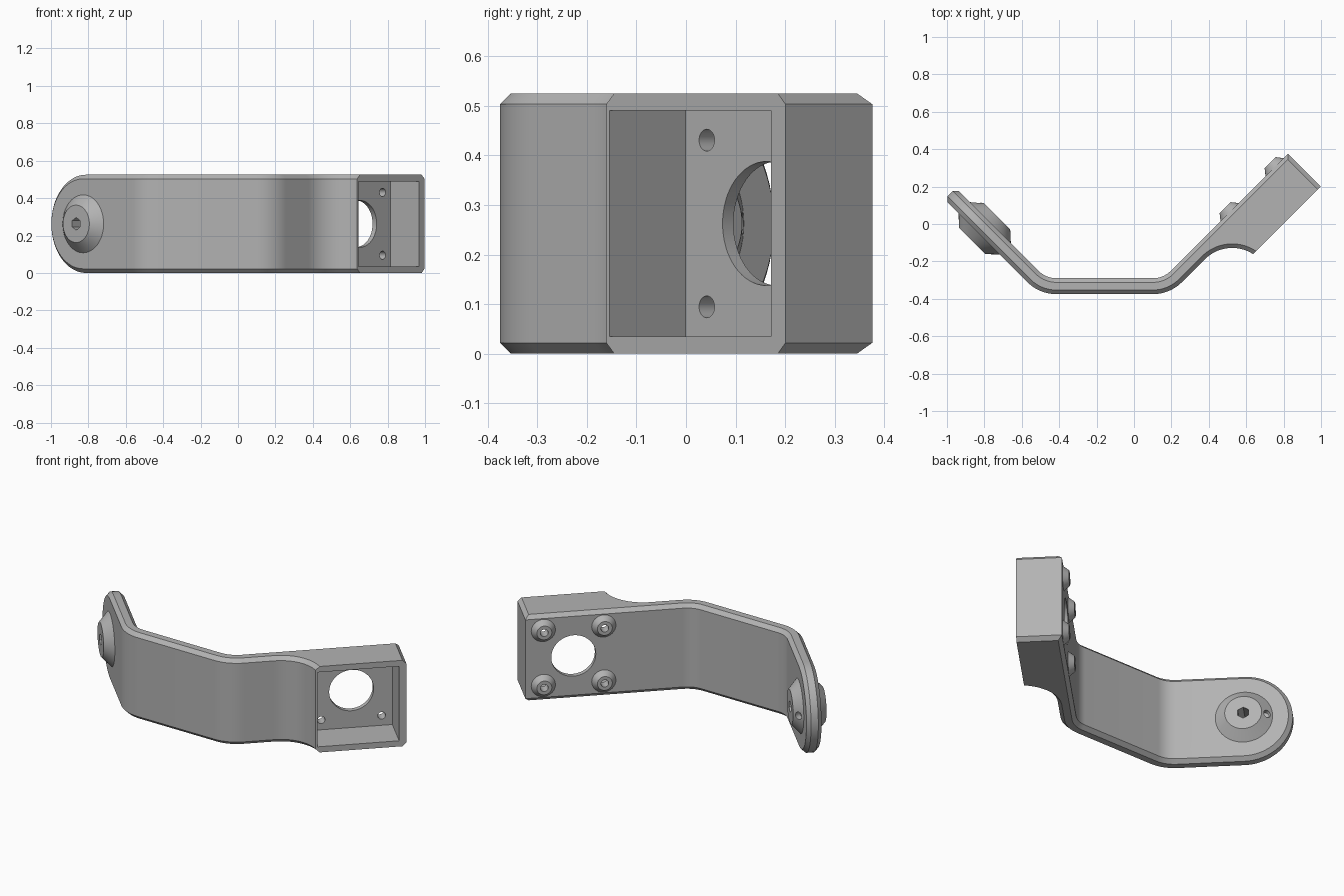
import bpy, bmesh, math
from mathutils import Matrix, Vector

if "Cube" in bpy.data.objects:
    bpy.data.objects.remove(bpy.data.objects["Cube"])

R2 = math.sqrt(2)
H, CH, T = 0.525, 0.022, 0.085          # band height, chamfer, thickness
MID = H / 2

grey = bpy.data.materials.new("grey")
grey.diffuse_color = (0.45, 0.45, 0.45, 1)
grey.use_nodes = True
grey.node_tree.nodes["Principled BSDF"].inputs["Base Color"].default_value = grey.diffuse_color


def finish(bm, name):
    bmesh.ops.recalc_face_normals(bm, faces=bm.faces)
    me = bpy.data.meshes.new(name)
    bm.to_mesh(me)
    bm.free()
    ob = bpy.data.objects.new(name, me)
    me.materials.append(grey)
    bpy.context.collection.objects.link(ob)
    return ob


def frame(origin, normal, along):
    """Matrix with local z on normal and local x on along."""
    z, x = Vector(normal).normalized(), Vector(along).normalized()
    y = z.cross(x)
    return Matrix.Translation(origin) @ Matrix((x, y, z)).transposed().to_4x4()


def cone(name, m, r1, r2, z0, z1, x=0, y=0, sides=48):
    bm = bmesh.new()
    m = m @ Matrix.Translation((x, y, (z0 + z1) / 2))
    bmesh.ops.create_cone(bm, cap_ends=True, segments=sides, radius1=r1,
                          radius2=r2, depth=z1 - z0, matrix=m)
    return finish(bm, name)


def cut(ob, cutters):
    bpy.context.view_layer.objects.active = ob
    for c in cutters:
        mod = ob.modifiers.new("cut", 'BOOLEAN')
        mod.operation, mod.solver, mod.object = 'DIFFERENCE', 'EXACT', c
        bpy.ops.object.modifier_apply(modifier=mod.name)


def fillet(p, d_in, d_out, r, n=12):
    """Arc points rounding corner p between two travel directions."""
    p, a, b = Vector(p), Vector(d_in).normalized(), Vector(d_out).normalized()
    ang = a.angle_signed(b)
    t = r * math.tan(abs(ang) / 2)
    start = p - a * t
    side = 1 if a.x * b.y - a.y * b.x > 0 else -1
    c = start + Vector((-a.y, a.x)) * r * side
    out = []
    for i in range(n + 1):
        out.append(c + Matrix.Rotation(side * abs(ang) * i / n, 2) @ (start - c))
    return out


# ---- bracket outline seen from above, counter-clockwise ----
OL, IL, IR, OR, FRONT = -0.881, -0.761, -0.447, -0.567, -0.797
END, TIP = 1.198, 0.775
Y0, Y1 = -0.375, -0.29
start_out = Vector(((OL - TIP) / 2, (OL + TIP) / 2))
start_in = Vector(((IL - TIP) / 2, (IL + TIP) / 2))
pts = [start_out]
pts += fillet((OL - Y0, Y0), (1, -1), (1, 0), 0.22)
pts += fillet((Y0 - OR, Y0), (1, 0), (1, 1), 0.22)
ac, ar = Vector((0.525, -0.335)), 0.207
for i in range(21):                      # concave sweep into the housing
    a = math.radians(135 + (57.4 - 135) * i / 20)
    pts.append(ac + ar * Vector((math.cos(a), math.sin(a))))
front_edge = len(pts) - 1
pts += [Vector(((END - FRONT) / 2, (END + FRONT) / 2)),
        Vector(((END - IR) / 2, (END + IR) / 2))]
pts += fillet((Y1 - IR, Y1), (-1, -1), (-1, 0), 0.135)
pts += fillet((IL - Y1, Y1), (-1, 0), (-1, 1), 0.135)
pts.append(start_in)
N = len(pts)

# chamfer inset: none on the open front rim or where the round tip joins
offs = [0 if i in (front_edge, N - 1) else CH for i in range(N)]
norms = []
for i in range(N):
    d = (pts[(i + 1) % N] - pts[i]).normalized()
    norms.append(Vector((-d.y, d.x)))
inset = []
for i in range(N):
    n1, n2, a, b = norms[i - 1], norms[i], offs[i - 1], offs[i]
    det = n1.x * n2.y - n1.y * n2.x
    if abs(det) < 1e-4:
        inset.append(pts[i] + n2 * b)
    else:
        inset.append(pts[i] + Vector(((a * n2.y - b * n1.y) / det,
                                      (n1.x * b - n2.x * a) / det)))

# ---- bracket body ----
bm = bmesh.new()
rings = [[bm.verts.new((p.x, p.y, z)) for p in ring] for ring, z in
         ((inset, 0), (pts, CH), (pts, H - CH), (inset, H))]
for lo, hi in zip(rings, rings[1:]):
    for i in range(N - 1):
        bm.faces.new((lo[i], lo[i + 1], hi[i + 1], hi[i]))
bm.faces.new(rings[0])
bm.faces.new(rings[3])
# rounded tip: half a chamfered disc
t, nrm = Vector((-1, 1, 0)) / R2, Vector((1, 1, 0)) / R2
base = start_out.to_3d() + Vector((0, 0, MID))
thick = (start_in - start_out).length
tip = []
for r, d in ((MID - CH, 0), (MID, CH), (MID, thick - CH), (MID - CH, thick)):
    tip.append([bm.verts.new(base + nrm * d + t * r * math.cos(a) + Vector((0, 0, r * math.sin(a))))
                for a in (math.pi * (k / 32 - 0.5) for k in range(33))])
for a, b in zip(tip, tip[1:]):
    for k in range(32):
        bm.faces.new((a[k], a[k + 1], b[k + 1], b[k]))
bm.faces.new(tip[0])
bm.faces.new(tip[3])
bmesh.ops.remove_doubles(bm, verts=bm.verts, dist=1e-4)
body = finish(bm, "bracket_body")

# ---- housing cutters: cavity, large window, four screw holes ----
S = 0.815
back = frame(((S - IR) / 2, (S + IR) / 2, MID), (-1, 1, 0), (1, 1, 0))
bm = bmesh.new()
bmesh.ops.create_cube(bm, size=1, matrix=back @ Matrix.Translation((0, 0, -0.231))
                      @ Matrix.Diagonal((0.46, 0.455, 0.4, 1)))
cavity = finish(bm, "cavity_cutter")
window = cone("window_cutter", back, 0.125, 0.125, -0.1, 0.1, sides=64)
spots = [(x, y) for x in (-0.17, 0.17) for y in (-0.168, 0.168)]
screw_holes = [cone("screw_hole_cutter", back, 0.022, 0.022, -0.1, 0.1, x, y, 32) for x, y in spots]

# ---- pivot hub cutters ----
outer = frame((start_out.x, start_out.y, MID), (-1, -1, 0), (-1, 1, 0))
inner = frame((start_in.x, start_in.y, MID), (1, 1, 0), (-1, 1, 0))
hexa = cone("hex_cutter", inner, 0.034, 0.034, -0.3, 0.2, sides=6)
pin_at = inner @ Vector((0.128, 0, 0.025))
pin = cone("pin_cutter", frame(pin_at, t * 0.05 + nrm * 0.055, (0, 0, 1)),
           0.022, 0.022, -0.04, 0.04, sides=32)

cut(body, [cavity, window, hexa] + screw_holes)

# ---- raised screw bosses on the back ----
parts = [body]
for (x, y), hole in zip(spots, screw_holes):
    boss = cone("screw_boss", back, 0.068, 0.042, 0, 0.033, x, y, 40)
    cut(boss, [hole])
    parts.append(boss)

# ---- tapered hubs on both sides of the round tip ----
hub_front = cone("front_hub", outer, 0.155, 0.1, 0, 0.053, sides=64)
hub_back = cone("back_hub", inner, 0.155, 0.1, 0, 0.05, sides=64)
cut(hub_front, [hexa])
cut(hub_back, [hexa, pin])
parts += [hub_front, hub_back]

for c in [cavity, window, hexa, pin] + screw_holes:
    bpy.data.objects.remove(c)

bpy.ops.object.select_all(action='DESELECT')
for ob in parts:
    ob.select_set(True)
bpy.context.view_layer.objects.active = body
bpy.ops.object.shade_smooth_by_angle(angle=math.radians(25))
